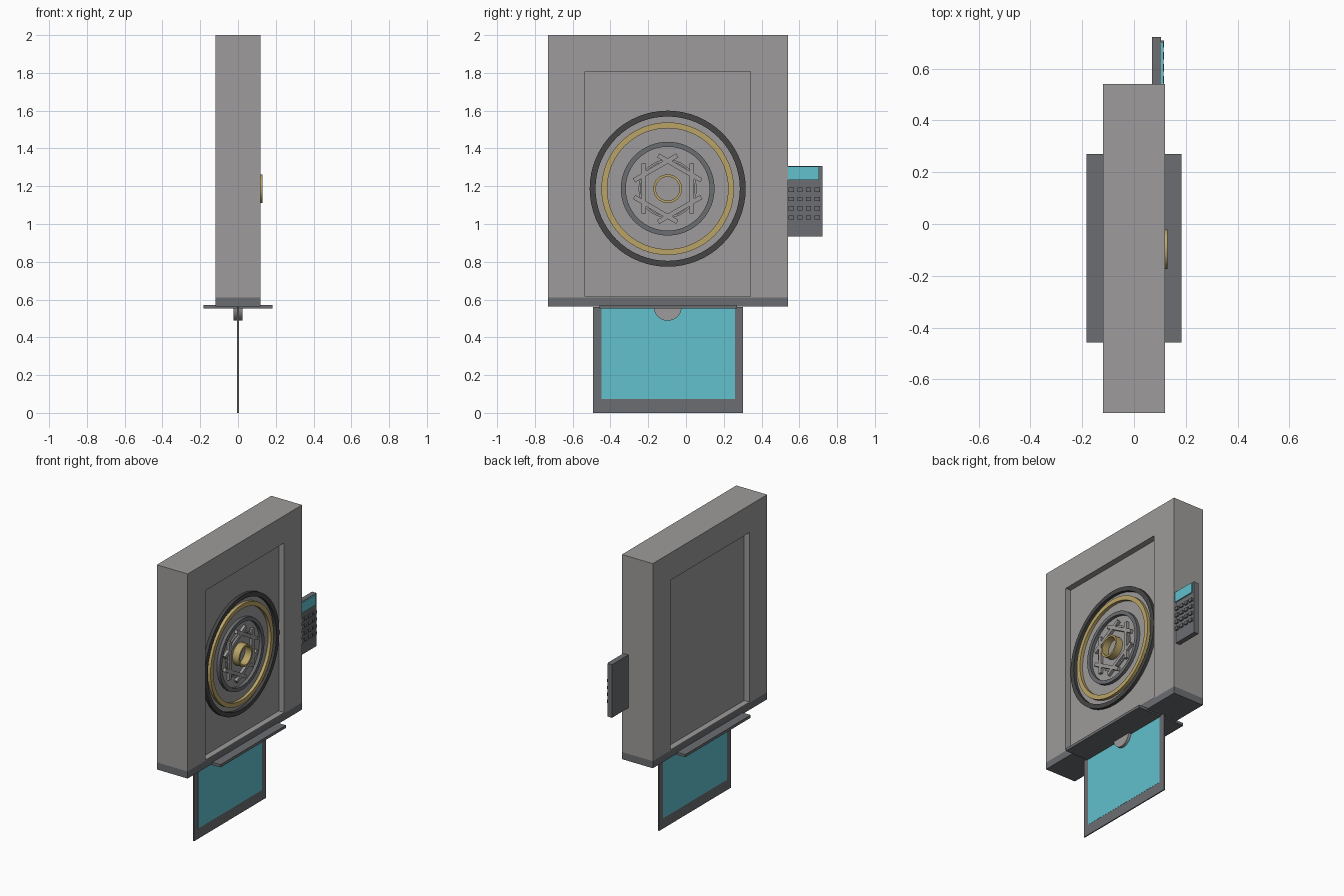
import bpy, bmesh, math
from mathutils import Matrix, Vector

cube = bpy.data.objects.get("Cube")
if cube:
    bpy.data.objects.remove(cube, do_unlink=True)


def material(name, r, g, b):
    m = bpy.data.materials.new(name)
    m.use_nodes = True
    m.diffuse_color = (r, g, b, 1)
    m.node_tree.nodes["Principled BSDF"].inputs["Base Color"].default_value = (r, g, b, 1)
    return m


GREY = material("light grey", 0.34, 0.33, 0.325)
DARK = material("dark grey", 0.15, 0.155, 0.165)
BLACK = material("charcoal", 0.06, 0.06, 0.06)
GOLD = material("gold", 0.49, 0.37, 0.135)
CYAN = material("cyan", 0.122, 0.53, 0.61)


def finish(name, bm, mat):
    bmesh.ops.recalc_face_normals(bm, faces=bm.faces)
    mesh = bpy.data.meshes.new(name)
    bm.to_mesh(mesh)
    bm.free()
    obj = bpy.data.objects.new(name, mesh)
    bpy.context.collection.objects.link(obj)
    if mat:
        mesh.materials.append(mat)
    return obj


def add_box(bm, x, y, z, turn=Matrix()):
    """Add a box given by its (low, high) range on each axis."""
    lows, highs = zip(x, y, z)
    lo, hi = Vector(lows), Vector(highs)
    place = Matrix.Translation((lo + hi) / 2) @ Matrix.Diagonal((*(hi - lo), 1))
    bmesh.ops.create_cube(bm, size=1, matrix=turn @ place)


def box(name, x, y, z, mat):
    bm = bmesh.new()
    add_box(bm, x, y, z)
    return finish(name, bm, mat)


def smooth(obj):
    bpy.ops.object.select_all(action='DESELECT')
    obj.select_set(True)
    bpy.context.view_layer.objects.active = obj
    bpy.ops.object.shade_smooth_by_angle(angle=math.radians(35))


HUB_Y, HUB_Z = -0.097, 1.187
FLOOR = 0.078  # recess floor


def ring(name, inner, outer, x0, x1, mat, sides=64):
    """Flat ring standing on the recess floor, axis along x."""
    bm = bmesh.new()
    loops = []
    for r, x in ((inner, x0), (outer, x0), (outer, x1), (inner, x1)):
        loops.append([bm.verts.new((x, HUB_Y + r * math.cos(a), HUB_Z + r * math.sin(a)))
                      for a in (math.tau * i / sides for i in range(sides))])
    for k in range(4):
        a, b = loops[k], loops[(k + 1) % 4]
        for i in range(sides):
            j = (i + 1) % sides
            bm.faces.new((a[i], a[j], b[j], b[i]))
    obj = finish(name, bm, mat)
    smooth(obj)
    return obj


# Cabinet with a shallow recess on both broad sides
cabinet = box("cabinet", (-0.12, 0.12), (-0.73, 0.54), (0.612, 2), GREY)
for name, side in (("recess_cutter_left", 1), ("recess_cutter_right", -1)):
    ends = sorted((side * FLOOR, side * 0.3))
    cutter = box(name, ends, (-0.535, 0.342), (0.617, 1.808), None)
    cutter.hide_render = True
    cut = cabinet.modifiers.new(name, 'BOOLEAN')
    cut.operation = 'DIFFERENCE'
    cut.solver = 'EXACT'
    cut.object = cutter
    bpy.context.view_layer.objects.active = cabinet
    bpy.ops.object.modifier_apply(modifier=name)
    bpy.data.objects.remove(cutter, do_unlink=True)

# Base band and shelf plate
box("base_band", (-0.12, 0.12), (-0.73, 0.54), (0.562, 0.612), DARK)
box("shelf_plate", (-0.183, 0.183), (-0.457, 0.27), (0.553, 0.572), DARK)

# Hanging screen with its frame and round clip
box("screen_frame", (-0.004, 0.004), (-0.492, 0.303), (0, 0.56), DARK)
box("screen_panel", (-0.005, 0.005), (-0.448, 0.26), (0.073, 0.552), CYAN)
bm = bmesh.new()
bmesh.ops.create_cone(bm, cap_ends=True, segments=48, radius1=0.074, radius2=0.074, depth=0.05,
                      matrix=Matrix.Translation((0, HUB_Y, 0.562)) @ Matrix.Rotation(math.pi / 2, 4, 'Y'))
smooth(finish("screen_clip", bm, GREY))

# Round dial: concentric rings and hub
ring("dial_outer_ring", 0.382, 0.413, FLOOR - 0.01, FLOOR + 0.022, BLACK)
ring("dial_gold_ring", 0.32, 0.351, FLOOR - 0.01, FLOOR + 0.022, GOLD)
ring("dial_inner_ring", 0.222, 0.248, FLOOR - 0.01, FLOOR + 0.022, DARK)
ring("dial_fine_ring", 0.143, 0.154, FLOOR - 0.01, FLOOR + 0.01, GREY)
ring("hub_tube", 0.063, 0.076, FLOOR - 0.01, 0.129, GOLD, 48)

# Six crossing bars forming a hexagon around the hub
bm = bmesh.new()
for i in range(6):
    turn = Matrix.Translation((0, HUB_Y, HUB_Z)) @ Matrix.Rotation(i * math.pi / 3, 4, 'X')
    add_box(bm, (FLOOR - 0.01, FLOOR + 0.02), (0.115, 0.139), (-0.132, 0.132), turn)
finish("hexagon_bars", bm, GREY)

# Keypad on the back edge
box("keypad_plate", (0.07, 0.105), (0.53, 0.722), (0.935, 1.308), DARK)
box("keypad_display", (0.1, 0.113), (0.53, 0.703), (1.233, 1.305), CYAN)
bm = bmesh.new()
for row in range(4):
    for col in range(4):
        y, z = 0.543 + col * 0.046, 1.181 - row * 0.049
        add_box(bm, (0.1, 0.116), (y, y + 0.028), (z - 0.011, z + 0.011))
finish("keypad_keys", bm, DARK)
